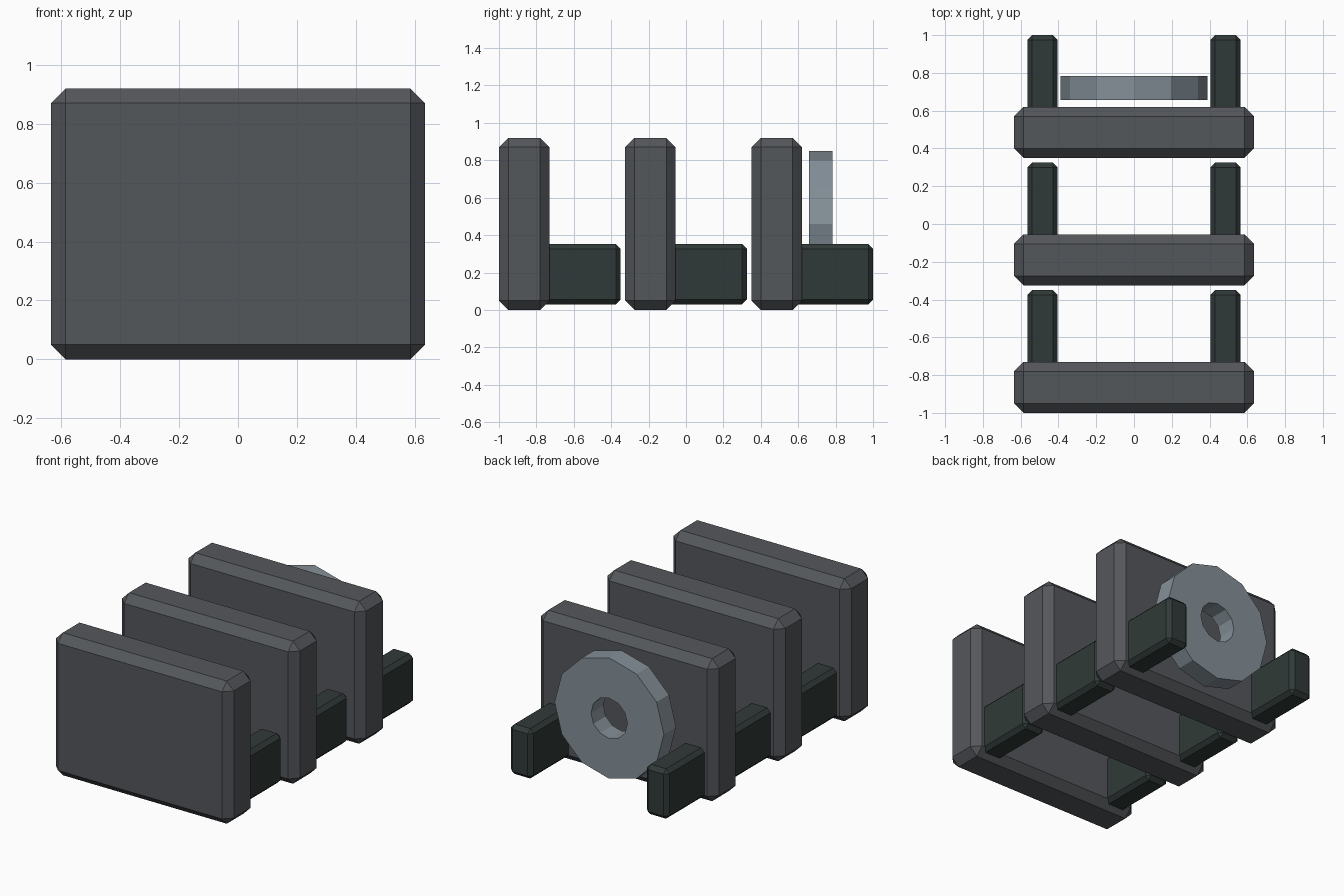
import bpy
import bmesh
import math
from mathutils import Matrix, Vector

cube = bpy.data.objects.get("Cube")
if cube:
    bpy.data.objects.remove(cube, do_unlink=True)


def srgb(*rgb):
    return [((c / 255 + 0.055) / 1.055) ** 2.4 for c in rgb] + [1.0]


def material(name, colour):
    mat = bpy.data.materials.new(name)
    mat.use_nodes = True
    mat.diffuse_color = colour
    mat.node_tree.nodes["Principled BSDF"].inputs["Base Color"].default_value = colour
    return mat


panel_grey = material("panel grey", srgb(84, 87, 91))
arm_dark = material("dark green grey", srgb(48, 58, 56))
steel = material("pale steel", srgb(132, 143, 152))


def finish(bm, name, mat):
    mesh = bpy.data.meshes.new(name)
    bmesh.ops.recalc_face_normals(bm, faces=bm.faces)
    bm.to_mesh(mesh)
    bm.free()
    mesh.materials.append(mat)
    obj = bpy.data.objects.new(name, mesh)
    bpy.context.collection.objects.link(obj)
    return obj


def chamfered_box(name, low, high, chamfer, mat):
    low, high = Vector(low), Vector(high)
    bm = bmesh.new()
    bmesh.ops.create_cube(bm, size=1)
    bmesh.ops.scale(bm, vec=high - low, verts=bm.verts)
    bmesh.ops.translate(bm, vec=(low + high) / 2, verts=bm.verts)
    bmesh.ops.bevel(bm, geom=bm.edges[:], offset=chamfer, segments=1,
                    affect='EDGES', profile=0.5)
    return finish(bm, name, mat)


def ring(name, outer, inner, depth, centre, sides, mat):
    # Spin a rectangular section around the y axis
    bm = bmesh.new()
    section = [(inner, -depth / 2), (outer, -depth / 2),
               (outer, depth / 2), (inner, depth / 2)]
    verts = [bm.verts.new((r, y, 0)) for r, y in section]
    edges = [bm.edges.new((verts[i], verts[(i + 1) % 4])) for i in range(4)]
    bmesh.ops.spin(bm, geom=verts + edges, cent=(0, 0, 0), axis=(0, 1, 0),
                   angle=math.tau, steps=sides, use_duplicate=False)
    bmesh.ops.remove_doubles(bm, verts=bm.verts, dist=0.0001)
    bmesh.ops.transform(bm, matrix=Matrix.Translation(centre), verts=bm.verts)
    return finish(bm, name, mat)


# Three upright panels, each with a pair of arms reaching backwards
for label, front in (("front", -1.0), ("middle", -0.325), ("rear", 0.35)):
    back = front + 0.27
    chamfered_box(label + "_panel", (-0.635, front, 0), (0.635, back, 0.92),
                  0.05, panel_grey)
    for side, x in (("left", 0.485), ("right", -0.485)):
        chamfered_box(f"{label}_{side}_arm", (x - 0.08, back - 0.05, 0.03),
                      (x + 0.08, front + 0.65, 0.352), 0.025, arm_dark)

# Twelve-sided ring behind the rear panel
ring("rear_ring", 0.39, 0.13, 0.126, (0, 0.72, 0.46), 12, steel)
